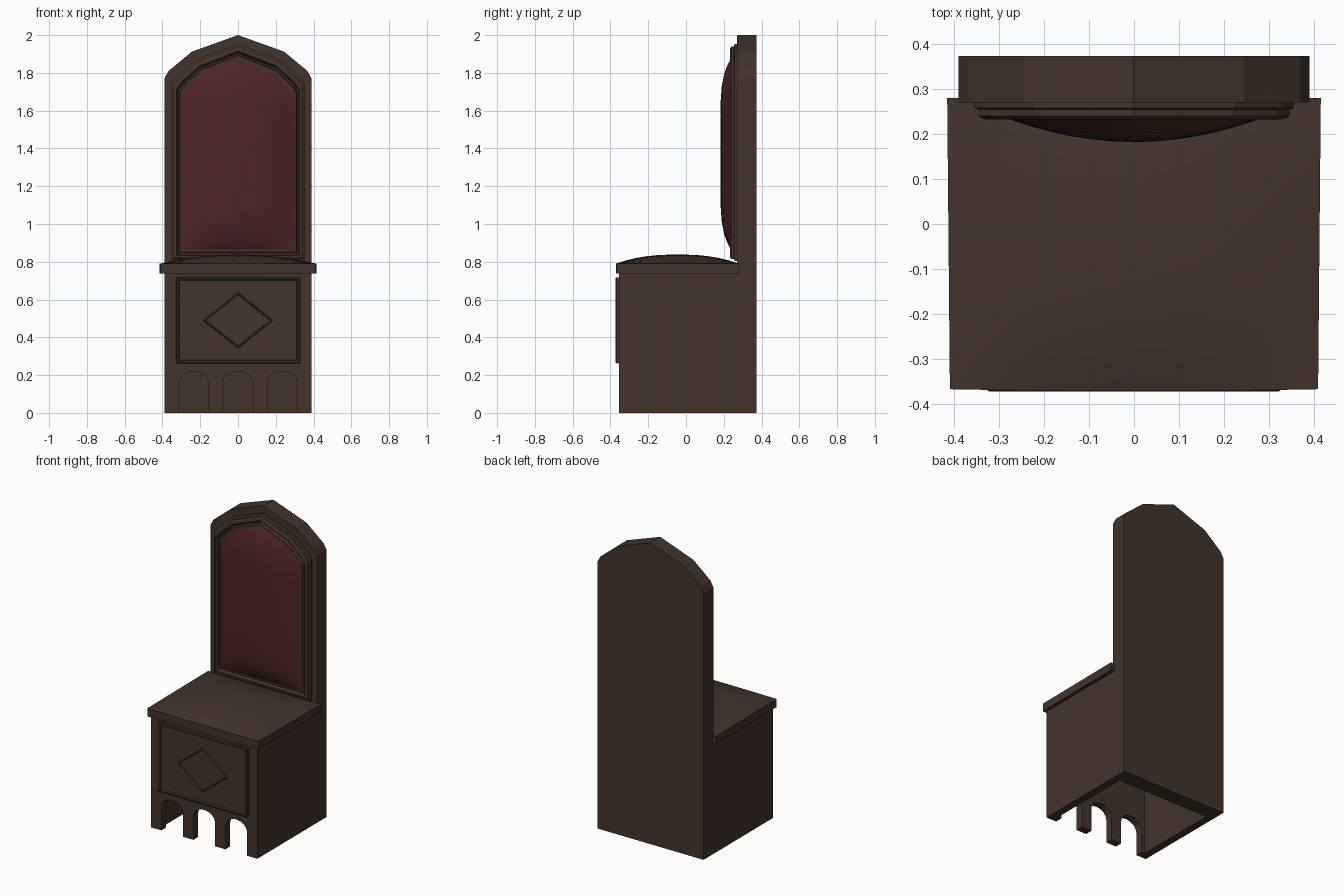
import bpy, bmesh, math

if "Cube" in bpy.data.objects:
    bpy.data.objects.remove(bpy.data.objects["Cube"])


def material(name, rgb):
    m = bpy.data.materials.new(name)
    m.diffuse_color = (*rgb, 1)
    m.use_nodes = True
    m.node_tree.nodes["Principled BSDF"].inputs["Base Color"].default_value = m.diffuse_color
    return m


WOOD = material("dark_wood", (0.055, 0.033, 0.024))
FABRIC = material("red_fabric", (0.075, 0.017, 0.017))


def make(name, verts, faces, mat=WOOD):
    bm = bmesh.new()
    vs = [bm.verts.new(v) for v in verts]
    for f in faces:
        bm.faces.new([vs[i] for i in f])
    bmesh.ops.remove_doubles(bm, verts=bm.verts[:], dist=1e-5)
    bmesh.ops.recalc_face_normals(bm, faces=bm.faces[:])
    me = bpy.data.meshes.new(name)
    bm.to_mesh(me)
    bm.free()
    me.materials.append(mat)
    ob = bpy.data.objects.new(name, me)
    bpy.context.collection.objects.link(ob)
    return ob


def prism(name, outline, y0, y1):
    """Extrude an x-z outline from y0 to y1."""
    n = len(outline)
    verts = [(x, y, z) for y in (y0, y1) for x, z in outline]
    faces = [list(range(n)), list(range(n, 2 * n))]
    faces += [(i, (i + 1) % n, n + (i + 1) % n, n + i) for i in range(n)]
    return make(name, verts, faces)


def rings(name, loops):
    """Bridge a list of (outline, y) loops with equal point counts."""
    n = len(loops[0][0])
    verts = [(x, y, z) for o, y in loops for x, z in o]
    faces = [(a * n + i, a * n + (i + 1) % n, (a + 1) * n + (i + 1) % n, (a + 1) * n + i)
             for a in range(len(loops) - 1) for i in range(n)]
    return make(name, verts, faces)


def rect(x, z0, z1):
    return [(-x, z0), (x, z0), (x, z1), (-x, z1)]


def half_arch(d, zb):
    """Right half of the pointed back outline, inset by d."""
    return [(0.39 - d, zb), (0.39 - d, 1.77 - 0.9 * d), (0.368 - 1.1 * d, 1.81 - 0.9 * d),
            (0.243 - 0.6 * d, 1.913 - 1.2 * d), (0, 2 - 1.33 * d)]


def arch(d, zb):
    h = half_arch(d, zb)
    return h + [(-x, z) for x, z in h[-2::-1]]


# Tall back board
prism("back_board", arch(0, 0), 0.27, 0.373)

# Stepped moulding around the upholstery
steps = [(.035, .272), (.035, .258), (.045, .254), (.045, .24), (.052, .234), (.064, .232),
         (.072, .252), (.078, .252), (.082, .235), (.094, .235), (.094, .272)]
rings("back_moulding", [(arch(d, .77 + d), y) for d, y in steps])

# Padded back cushion: columns follow the pointed outline
top = half_arch(0.09, 0.86)[1:]


def top_z(x):
    x = abs(x)
    for (xa, za), (xb, zb) in zip(top, top[1:]):
        if xb <= x <= xa + 1e-6:
            return zb + (za - zb) * (x - xb) / (xa - xb)
    return top[0][1]


half = [0.05, 0.10, 0.145, top[2][0], 0.23, top[1][0], 0.285, 0.30]
cols = [-x for x in half[::-1]] + [0] + half
rows = [(1 - math.cos(math.pi * j / 16)) / 2 for j in range(17)]
verts = [(x, 0.242 - 0.06 * (1 - (x / 0.3) ** 2) * (1 - abs(2 * v - 1) ** 6),
          0.86 + (top_z(x) - 0.86) * v) for x in cols for v in rows]
R = len(rows)
faces = [(i * R + j, (i + 1) * R + j, (i + 1) * R + j + 1, i * R + j + 1)
         for i in range(len(cols) - 1) for j in range(R - 1)]
cushion = make("back_cushion", verts, faces, FABRIC)
# an open sheet needs its normals facing the front
if cushion.data.polygons[len(faces) // 2].normal.y > 0:
    cushion.data.flip_normals()

# Hollow base: front wall with three arched openings, and two side walls
outline = [(-0.39, 0)]
for c in (-0.235, 0, 0.235):
    outline += [(c - 0.08, 0), (c - 0.08, 0.155)]
    outline += [(c - 0.08 * math.cos(a), 0.155 + 0.065 * math.sin(a))
                for a in [math.pi * k / 8 for k in range(1, 8)]]
    outline += [(c + 0.08, 0.155), (c + 0.08, 0)]
outline += [(0.39, 0), (0.39, 0.75), (-0.39, 0.75)]
prism("base_front", outline, -0.354, -0.305)
for s, side in ((-1, "left"), (1, "right")):
    prism("base_side_" + side, [(s * x, z) for x, z in [(.34, 0), (.39, 0), (.39, .75), (.34, .75)]],
          -0.305, 0.27)

# Front panel: raised frame and diamond
F = -0.354
prism("front_panel", rect(0.31, 0.275, 0.705), F - 0.01, F)


def inset_rect(t):
    return rect(0.327 - t, 0.262 + t, 0.718 - t)


rings("panel_frame", [(inset_rect(0), F), (inset_rect(0), F - .014), (inset_rect(.005), F - .018),
                      (inset_rect(.013), F - .018), (inset_rect(.018), F - .009)])


def diamond(t):
    w, h = 0.187 - 1.25 * t, 0.148 - t
    return [(w, .49), (0, .49 + h), (-w, .49), (0, .49 - h)]


rings("panel_diamond", [(diamond(0), F - .009), (diamond(.004), F - .018),
                        (diamond(.010), F - .018), (diamond(.014), F - .009)])

# Seat slab with a gently domed top
N = 12
verts, faces = [], []
for i in range(N + 1):
    for j in range(N + 1):
        u, v = 2 * i / N - 1, 2 * j / N - 1
        dome = 0.048 * (1 - u * u) * (1 - abs(v) ** 2.5)
        verts.append((0.412 * u + 0.003 * u * v, -0.0435 + 0.3235 * v - (0.004 * (1 - u * u) if v < 0 else 0) * abs(v),
                      0.79 + dome))
M = N + 1
faces = [(i * M + j, (i + 1) * M + j, (i + 1) * M + j + 1, i * M + j + 1)
         for i in range(N) for j in range(N)]
border = ([i * M for i in range(N)] + [N * M + j for j in range(N)]
          + [i * M + N for i in range(N, 0, -1)] + list(range(N, 0, -1)))
base = len(verts)
verts += [(verts[k][0], verts[k][1], 0.737) for k in border]
B = len(border)
faces += [(border[k], border[(k + 1) % B], base + (k + 1) % B, base + k) for k in range(B)]
faces.append(list(range(base, base + B)))
seat = make("seat", verts, faces)

# Smooth shading on the padded parts
for ob in (seat, cushion):
    bpy.ops.object.select_all(action='DESELECT')
    ob.select_set(True)
    bpy.context.view_layer.objects.active = ob
    bpy.ops.object.shade_smooth_by_angle(angle=math.radians(35))
